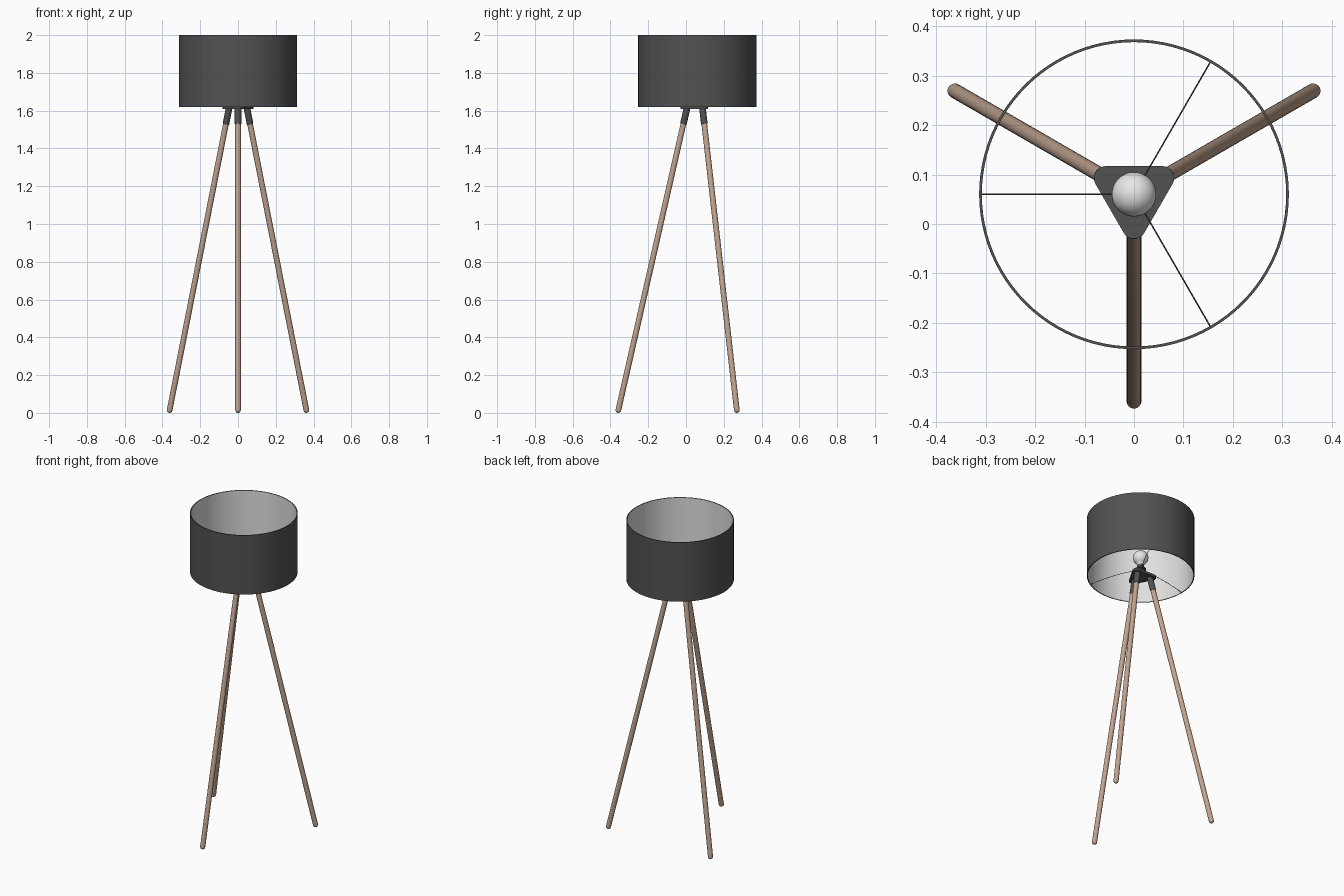
import bpy, bmesh, math
from mathutils import Vector, Matrix

if "Cube" in bpy.data.objects:
    bpy.data.objects.remove(bpy.data.objects["Cube"])

AXIS = Vector((0, 0.06, 0))          # centre line of the lamp


def material(name, rgb):
    m = bpy.data.materials.new(name)
    m.diffuse_color = (*rgb, 1)
    m.use_nodes = True
    m.node_tree.nodes["Principled BSDF"].inputs["Base Color"].default_value = m.diffuse_color
    return m


DARK = material("dark grey", (0.085, 0.085, 0.085))
WOOD = material("light wood", (0.54, 0.38, 0.285))
LINING = material("pale lining", (0.74, 0.74, 0.74))
GLASS = material("white glass", (0.85, 0.85, 0.85))


def finish(name, bm, mats, matrix):
    bmesh.ops.remove_doubles(bm, verts=bm.verts, dist=1e-6)
    bmesh.ops.recalc_face_normals(bm, faces=bm.faces)
    bm.transform(matrix)
    me = bpy.data.meshes.new(name)
    bm.to_mesh(me)
    bm.free()
    for m in mats:
        me.materials.append(m)
    ob = bpy.data.objects.new(name, me)
    bpy.context.collection.objects.link(ob)
    bpy.ops.object.select_all(action='DESELECT')
    ob.select_set(True)
    bpy.context.view_layer.objects.active = ob
    bpy.ops.object.shade_smooth_by_angle(angle=math.radians(35))
    return ob


def lathe(name, profile, mats, sides=32, matrix=None, closed=False, rule=None):
    """Spin an (r, z) profile round z."""
    bm = bmesh.new()
    vs = [bm.verts.new((r, 0, z)) for r, z in profile]
    pairs = list(zip(vs, vs[1:] + vs[:1])) if closed else list(zip(vs, vs[1:]))
    edges = [bm.edges.new(p) for p in pairs]
    bmesh.ops.spin(bm, geom=vs + edges, cent=(0, 0, 0), axis=(0, 0, 1),
                   angle=math.tau, steps=sides, use_merge=True)
    if rule:
        for f in bm.faces:
            f.material_index = rule(f.calc_center_median())
    return finish(name, bm, mats, matrix or Matrix.Translation(AXIS))


def radial(angle, r, z):
    return AXIS + Vector((r * math.cos(angle), r * math.sin(angle), z))


# Drum shade: dark outside and rims, pale lining inside
lathe("shade", [(0.313, 1.62), (0.313, 2.0), (0.3075, 2.0), (0.3075, 1.62)],
      [DARK, LINING], 96, closed=True,
      rule=lambda c: 1 if math.hypot(c.x, c.y) < 0.309 else 0)

# Three splayed legs with round feet, each held in a dark sleeve
for label, deg in (("front", -90), ("right", 30), ("left", 150)):
    a = math.radians(deg)
    foot, top = radial(a, 0.418, 0.015), radial(a, 0.055, 1.612)
    d = top - foot
    L = d.length
    mat = Matrix.Translation(foot) @ d.to_track_quat('Z', 'Y').to_matrix().to_4x4()
    r = 0.015
    dome = [(r * math.sin(t * math.pi / 12), -r * math.cos(t * math.pi / 12))
            for t in range(7)]
    lathe(label + "_leg", dome + [(r, L - 0.03), (0, L - 0.03)], [WOOD], 24, mat)
    s = L - 0.086
    lathe(label + "_leg_sleeve",
          [(0, s), (0.0165, s), (0.0175, s + 0.003), (0.0175, L), (0, L)],
          [DARK], 24, mat)

# Rounded triangular top plate
bm = bmesh.new()
outline = []
for deg in (-90, 30, 150):
    c = radial(math.radians(deg), 0.066, 1.608)
    for i in range(9):
        t = math.radians(deg - 60 + 15 * i)
        outline.append(bm.verts.new(c + 0.024 * Vector((math.cos(t), math.sin(t), 0))))
face = bm.faces.new(outline)
ext = bmesh.ops.extrude_face_region(bm, geom=[face])
bmesh.ops.translate(bm, vec=(0, 0, 0.016),
                    verts=[v for v in ext["geom"] if isinstance(v, bmesh.types.BMVert)])
finish("top_plate", bm, [DARK], Matrix())

# Lamp socket with collar
lathe("socket", [(0, 1.62), (0.022, 1.62), (0.022, 1.658), (0.032, 1.658),
                 (0.032, 1.666), (0.022, 1.666), (0.02, 1.69), (0, 1.69)], [DARK])

# Light bulb: round globe running into a neck
globe = [(0.045 * math.sin(math.radians(t)), 1.74 + 0.045 * math.cos(math.radians(t)))
         for t in range(0, 141, 10)]
globe[0] = (0, 1.785)
lathe("bulb", globe + [(0.021, 1.698), (0.0175, 1.685), (0, 1.685)], [GLASS])

# Three thin wire arms from the collar down to the lower shade rim
for n, deg in enumerate((60, 180, 300), 1):
    a = math.radians(deg)
    cu = bpy.data.curves.new("shade_wire_%d" % n, 'CURVE')
    cu.dimensions = '3D'
    cu.bevel_depth = 0.0015
    cu.bevel_resolution = 1
    cu.use_fill_caps = True
    sp = cu.splines.new('POLY')
    pts = [(0.025, 1.662), (0.12, 1.658), (0.2, 1.648), (0.26, 1.636), (0.31, 1.623)]
    sp.points.add(len(pts) - 1)
    for p, (r, z) in zip(sp.points, pts):
        p.co = (*radial(a, r, z), 1)
    cu.materials.append(DARK)
    bpy.context.collection.objects.link(bpy.data.objects.new(cu.name, cu))
